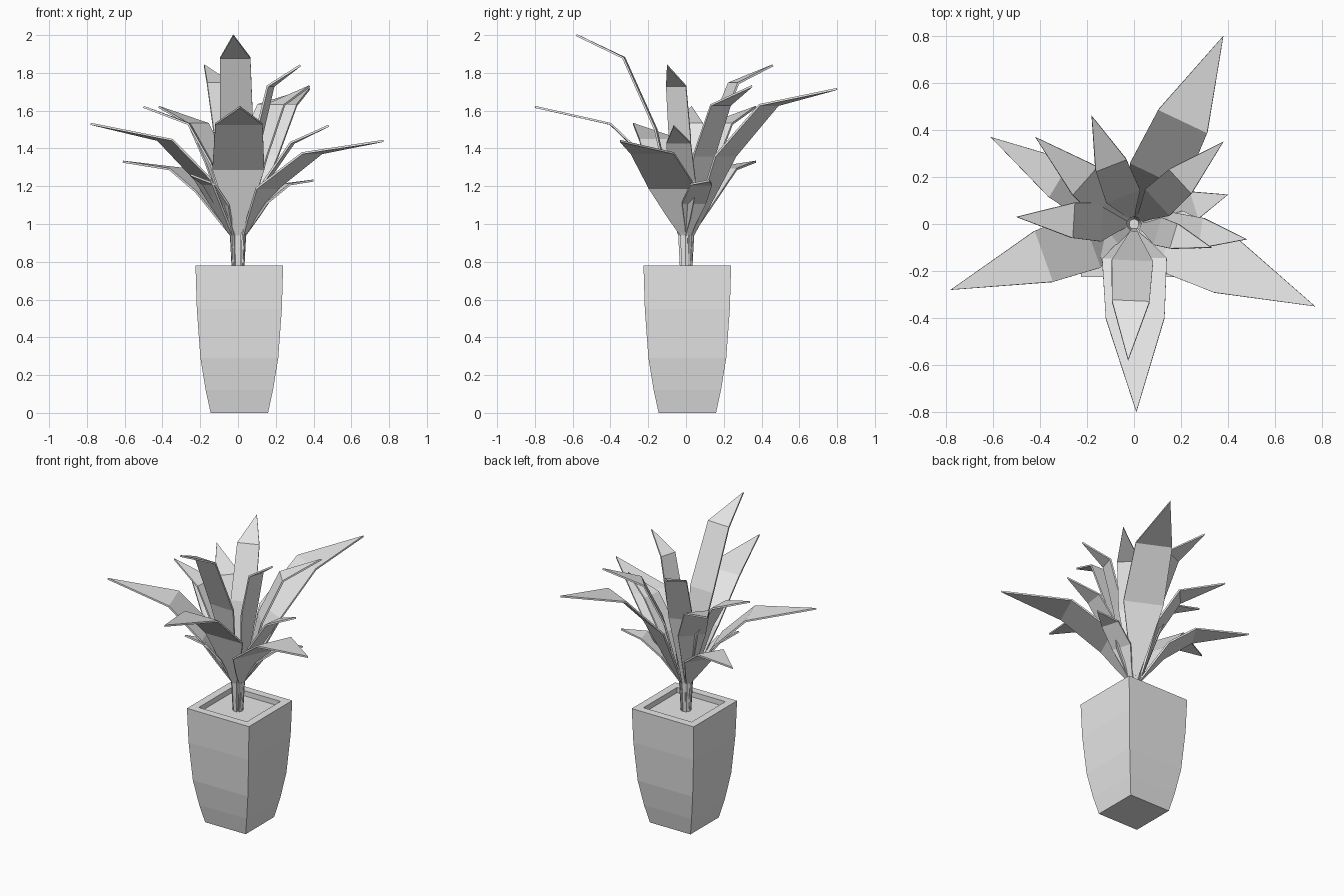
import bpy
import bmesh
from mathutils import Vector

# Remove the default object only
default_cube = bpy.data.objects.get("Cube")
if default_cube:
    bpy.data.objects.remove(default_cube, do_unlink=True)


def make_material(name, colour):
    material = bpy.data.materials.new(name)
    material.use_nodes = True
    material.diffuse_color = colour
    shader = next(n for n in material.node_tree.nodes if n.type == "BSDF_PRINCIPLED")
    shader.inputs["Base Color"].default_value = colour
    return material


PALE_GREY = make_material("pale grey", (0.8, 0.8, 0.8, 1))


def make_object(name, bm):
    """Turn a finished bmesh into a flat shaded object."""
    bmesh.ops.recalc_face_normals(bm, faces=bm.faces)
    mesh = bpy.data.meshes.new(name)
    bm.to_mesh(mesh)
    bm.free()
    mesh.materials.append(PALE_GREY)
    obj = bpy.data.objects.new(name, mesh)
    bpy.context.scene.collection.objects.link(obj)
    return obj


def build_planter(name, profile, centre):
    """Stack square rings along a (half width, height) profile."""
    bm = bmesh.new()
    corners = ((-1, -1), (1, -1), (1, 1), (-1, 1))
    rings = [
        [bm.verts.new((centre + sx * half, centre + sy * half, z)) for sx, sy in corners]
        for half, z in profile
    ]
    for lower, upper in zip(rings, rings[1:]):
        for i in range(len(corners)):
            j = (i + 1) % len(corners)
            bm.faces.new((lower[i], lower[j], upper[j], upper[i]))
    bm.faces.new(rings[0])
    bm.faces.new(rings[-1])
    return make_object(name, bm)


def build_leaf(name, tip, shoulder, middle, width):
    """Bent leaf on a thin stem; shoulder and middle are (reach, height)."""
    tip = Vector(tip)
    outward = Vector((tip.x, tip.y, 0)).normalized()
    side = Vector((-outward.y, outward.x, 0))
    neck = (0.035, 0.94)
    lower = tuple(a + (b - a) * 0.35 for a, b in zip(neck, middle))
    stations = (
        ((0.025, 0.74), 0.022),
        (neck, 0.03),
        (lower, width * 0.5),
        (middle, width * 1.1),
        (shoulder, width),
    )

    bm = bmesh.new()
    pairs = []
    for (reach, height), across in stations:
        centre = outward * reach + Vector((0, 0, height))
        pairs.append([bm.verts.new(centre + side * s * across / 2) for s in (-1, 1)])
    for (a, b), (c, d) in zip(pairs, pairs[1:]):
        bm.faces.new((a, b, d, c))
    bm.faces.new((*pairs[-1], bm.verts.new(tip)))

    leaf = make_object(name, bm)
    thickness = leaf.modifiers.new("thickness", "SOLIDIFY")
    thickness.thickness = 0.011
    thickness.offset = 0
    return leaf


# Tapered square pot with a recessed soil surface
build_planter(
    "planter",
    [(0.152, 0), (0.178, 0.12), (0.206, 0.29), (0.225, 0.55),
     (0.232, 0.78), (0.18, 0.78), (0.18, 0.745)],
    centre=0.007,
)

# Leaves: name, tip, shoulder, middle, width
LEAVES = [
    ("back_left_long_leaf", (0.38, 0.8, 1.715), (0.485, 1.63), (0.23, 1.36), 0.23),
    ("left_long_leaf", (0.77, -0.35, 1.44), (0.43, 1.375), (0.17, 1.19), 0.25),
    ("right_long_leaf", (-0.78, -0.28, 1.53), (0.41, 1.445), (0.2, 1.24), 0.23),
    ("front_long_leaf", (0.01, -0.8, 1.62), (0.4, 1.53), (0.15, 1.29), 0.25),
    ("tall_front_leaf", (-0.025, -0.58, 2), (0.33, 1.88), (0.16, 1.5), 0.16),
    ("back_right_low_leaf", (-0.61, 0.37, 1.33), (0.37, 1.29), (0.2, 1.17), 0.18),
    ("back_right_leaf", (-0.42, 0.37, 1.62), (0.28, 1.53), (0.15, 1.32), 0.16),
    ("right_leaf", (-0.5, 0.03, 1.62), (0.26, 1.53), (0.14, 1.32), 0.15),
    ("tall_back_leaf", (-0.18, 0.46, 1.84), (0.27, 1.745), (0.13, 1.42), 0.14),
    ("back_left_leaf", (0.38, 0.35, 1.73), (0.27, 1.63), (0.14, 1.36), 0.14),
    ("left_low_leaf", (0.4, 0.125, 1.23), (0.27, 1.21), (0.14, 1.11), 0.12),
    ("left_leaf", (0.48, -0.065, 1.52), (0.29, 1.43), (0.15, 1.23), 0.13),
    ("tall_left_leaf", (0.33, -0.1, 1.84), (0.18, 1.73), (0.11, 1.45), 0.11),
    ("front_right_low_leaf", (-0.25, -0.21, 1.26), (0.2, 1.21), (0.11, 1.1), 0.1),
]
for leaf_spec in LEAVES:
    build_leaf(*leaf_spec)
